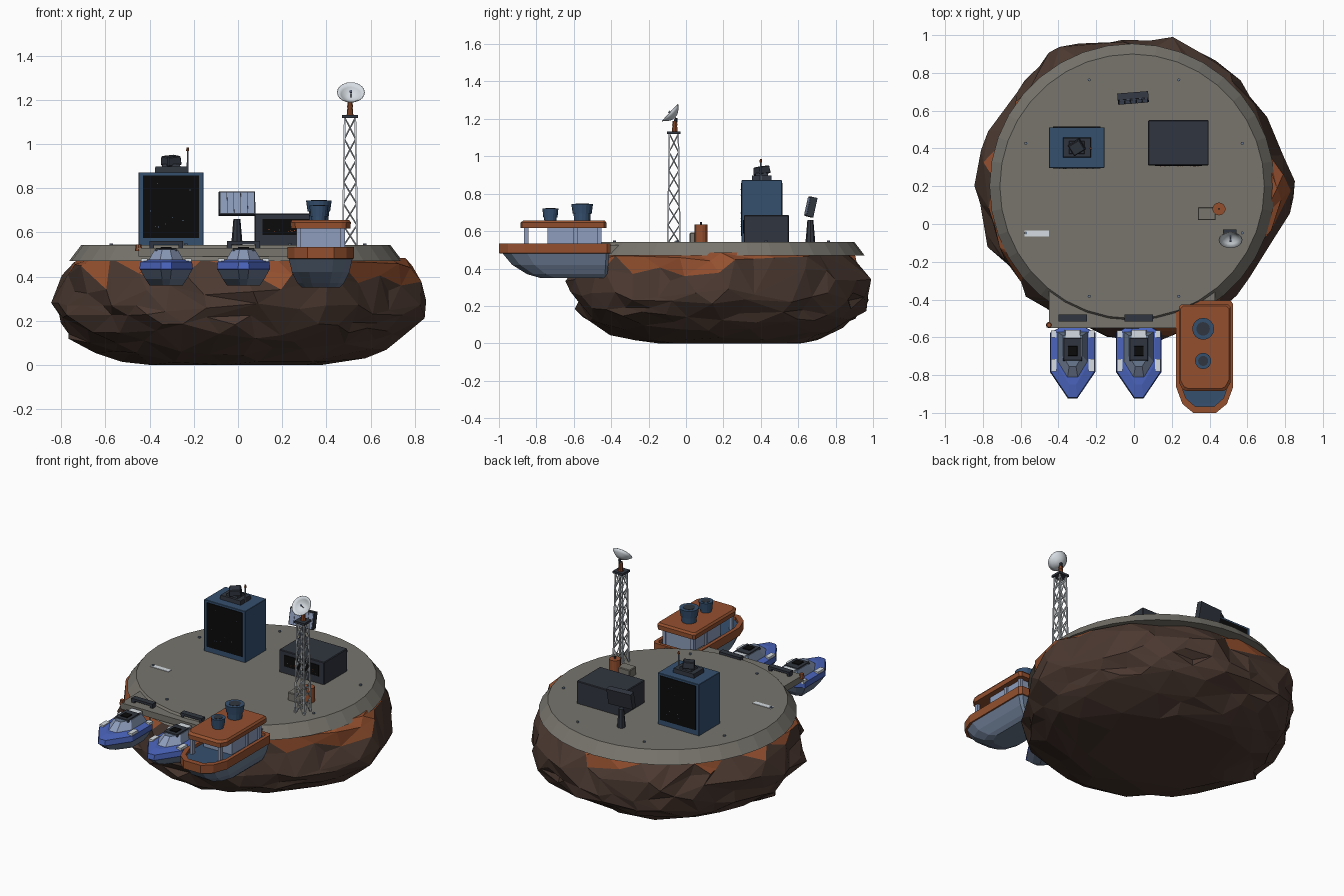
import bpy, bmesh, math, random
from mathutils import Vector, Matrix, noise

if "Cube" in bpy.data.objects:
    bpy.data.objects.remove(bpy.data.objects["Cube"], do_unlink=True)
random.seed(4)


def material(name, hex_colour):
    srgb = [int(hex_colour[i:i + 2], 16) / 255 for i in (0, 2, 4)]
    rgba = [c / 12.92 if c < 0.04 else ((c + 0.055) / 1.055) ** 2.4 for c in srgb] + [1]
    m = bpy.data.materials.new(name)
    m.use_nodes = True
    m.diffuse_color = rgba
    m.node_tree.nodes["Principled BSDF"].inputs["Base Color"].default_value = rgba
    return m


ROCK = material("rock brown", "4A3830")
RUST = material("rust orange", "94502F")
DECK = material("deck grey", "78756D")
NAVY = material("navy", "35506F")
CHAR = material("charcoal", "30353E")
BLACK = material("black glass", "0B0B0C")
STEEL = material("steel blue", "6A7A91")
PALE = material("pale blue", "8E9DBC")
BLUE = material("boat blue", "4A64BC")
WHITE = material("white", "D5DCE2")


def finish(name, bm, *mats):
    bmesh.ops.recalc_face_normals(bm, faces=bm.faces)
    me = bpy.data.meshes.new(name)
    bm.to_mesh(me)
    bm.free()
    for m in mats:
        me.materials.append(m)
    ob = bpy.data.objects.new(name, me)
    bpy.context.collection.objects.link(ob)
    return ob


def box(name, x, y, z, mat, taper=1, bevel=0):
    """Box from (low, high) ranges; taper scales the top face."""
    bm = bmesh.new()
    bmesh.ops.create_cube(bm, size=1)
    for v in bm.verts:
        k = taper if v.co.z > 0 else 1
        v.co = [sum(r) / 2 + c * (r[1] - r[0]) * s for r, c, s in zip((x, y, z), v.co, (k, k, 1))]
    if bevel:
        bmesh.ops.bevel(bm, geom=bm.edges[:], offset=bevel, segments=1, affect='EDGES')
    return finish(name, bm, mat)


def cone(name, x, y, z, r1, r2, mat, sides=16):
    bm = bmesh.new()
    bmesh.ops.create_cone(bm, cap_ends=True, segments=sides, radius1=r1, radius2=r2, depth=z[1] - z[0],
                          matrix=Matrix.Translation((x, y, sum(z) / 2)))
    return finish(name, bm, mat)


def strut(bm, a, b, r, sides=4):
    a, b = Vector(a), Vector(b)
    mat = Matrix.Translation((a + b) / 2) @ (b - a).to_track_quat('Z', 'Y').to_matrix().to_4x4()
    bmesh.ops.create_cone(bm, cap_ends=True, segments=sides, radius1=r, radius2=r, depth=(b - a).length, matrix=mat)


def hull(name, x, outline, levels, mats):
    """Loft a half outline (mirrored) through levels of (z, half width, bow y, stern y, material slot)."""
    shape = outline + [(-u, v) for u, v in reversed(outline)]
    bm = bmesh.new()
    rings = [[bm.verts.new((x + u * w, y0 + v * (y1 - y0), z)) for u, v in shape] for z, w, y0, y1, _ in levels]
    bm.faces.new(rings[0])
    n = len(shape)
    for lower, upper, level in zip(rings, rings[1:], levels[1:]):
        for i in range(n):
            j = (i + 1) % n
            bm.faces.new((lower[i], lower[j], upper[j], upper[i])).material_index = level[4]
    bm.faces.new(rings[-1]).material_index = levels[-1][4]
    return finish(name, bm, *mats)


def around(table, x, y):
    """Blend a table of values spaced evenly around the circle."""
    t = (math.atan2(y, x) / math.tau % 1) * len(table)
    i = int(t) % len(table)
    return table[i] + (table[(i + 1) % len(table)] - table[i]) * (t - int(t))


# Rock island: squashed lumpy ball with a flat foot and rusty upper patches
RADII = [.83, .79, .79, .77, .82, .79, .82, .78, .77, .80, .77, .74]
RUST_LINE = [.39, .44, .43, .42, .44, .41, .41, .40, .41, .44, .42, .40]
bm = bmesh.new()
bmesh.ops.create_icosphere(bm, subdivisions=4, radius=1)
for v in bm.verts:
    d = v.co.normalized()
    r = around(RADII, d.x, d.y) * (1.01 + 0.07 * noise.noise(d * 3.2) + 0.05 * noise.noise(d * 6))
    z = 0.27 + d.z * (0.48 if d.z > 0 else 0.32) * (1 + 0.15 * noise.noise(d * 4))
    v.co = (d.x * r, d.y * r + 0.19, min(max(z, 0), 0.485))
for f in bm.faces:
    c = f.calc_center_median()
    f.material_index = int(c.z + 0.06 * noise.noise(c * 4) > around(RUST_LINE, c.x, c.y - 0.19))
rock = finish("rock_island", bm, ROCK, RUST)
dec = rock.modifiers.new("facets", 'DECIMATE')
dec.ratio = 0.33

# Round deck, bolts and the front landing
cone("deck", -0.01, 0.2, (0.47, 0.542), 0.755, 0.70, DECK, 36)
for k in range(8):
    a = math.radians(22.5 + 45 * k)
    cone("deck_bolt", 0.62 * math.cos(a), 0.19 + 0.62 * math.sin(a), (0.54, 0.55), 0.008, 0.008, STEEL, 8)
box("landing", (-0.45, 0.26), (-0.55, -0.3), (0.49, 0.53), DECK)
box("landing_step", (0.2, 0.43), (-0.43, -0.3), (0.48, 0.525), DECK)
cone("landing_lamp", -0.45, -0.535, (0.515, 0.545), 0.017, 0.012, RUST, 8)
box("deck_plate", (-0.58, -0.45), (-0.065, -0.035), (0.54, 0.545), WHITE)
for x in (-0.325, 0.025):
    box("mooring_bar", (x - 0.075, x + 0.075), (-0.515, -0.478), (0.545, 0.56), CHAR)
    for s in (-1, 1):
        box("mooring_leg", (x + s * 0.065 - 0.01, x + s * 0.065 + 0.01), (-0.51, -0.482), (0.525, 0.547), CHAR)


def lights(name, xr, zr, y, count, mat):
    """Scatter tiny lit windows over a wall."""
    bm = bmesh.new()
    for _ in range(count):
        p = (random.uniform(*xr), y, random.uniform(*zr))
        bmesh.ops.create_cube(bm, size=0.004, matrix=Matrix.Translation(p))
    finish(name, bm, mat)


# Tall block with glass on front and back
box("tall_block", (-0.45, -0.157), (0.297, 0.512), (0.53, 0.872), NAVY, bevel=0.002)
for y, s in ((0.296, -1), (0.513, 1)):
    box("tall_glass", (-0.43, -0.177), (y - 0.003, y + 0.003), (0.575, 0.858), BLACK)
    lights("tall_lights", (-0.41, -0.2), (0.6, 0.84), y + s * 0.002, 8, STEEL)
box("roof_base", (-0.377, -0.227), (0.352, 0.458), (0.87, 0.898), CHAR, 0.96)
box("roof_step", (-0.345, -0.26), (0.37, 0.44), (0.895, 0.91), CHAR, 0.9)
unit = box("roof_unit", (-0.037, 0.037), (-0.034, 0.034), (-0.02, 0.022), CHAR, 0.92, 0.004)
unit.location = (-0.303, 0.405, 0.924)
unit.rotation_euler = (0.1, -0.1, 0.55)
cone("roof_aerial", -0.228, 0.4, (0.87, 0.975), 0.005, 0.004, STEEL, 6)
cone("aerial_tip", -0.228, 0.4, (0.968, 0.985), 0.007, 0.005, RUST, 8)

# Low block with a strip window
box("low_block", (0.075, 0.395), (0.31, 0.55), (0.53, 0.686), CHAR, bevel=0.004)
box("low_glass", (0.112, 0.36), (0.306, 0.312), (0.588, 0.66), BLACK)
lights("low_lights", (0.13, 0.34), (0.595, 0.625), 0.306, 12, RUST)

# Floodlight board on a post
cone("board_post", -0.005, 0.665, (0.53, 0.66), 0.027, 0.016, CHAR, 8)
board = [box("board_back", (-0.082, 0.082), (-0.018, 0.018), (-0.053, 0.053), CHAR)]
for k in range(5):
    x = -0.0616 + 0.0308 * k
    board.append(box("board_lamp", (x - 0.0142, x + 0.0142), (-0.021, -0.017), (-0.047, 0.047), PALE))
for ob in board:
    ob.location = (-0.005, 0.668, 0.729)
    ob.rotation_euler = (-0.22, 0, 0.08)

# Lattice mast
TX, TY, Z0, Z1, STEPS = 0.507, -0.065, 0.535, 1.12, 6
CORNERS = [(-1, -1), (1, -1), (1, 1), (-1, 1)]


def mast_point(c, step):
    t = step / STEPS
    h = 0.033 - 0.009 * t
    return TX + CORNERS[c % 4][0] * h, TY + CORNERS[c % 4][1] * h, Z0 + (Z1 - Z0) * t


bm = bmesh.new()
for c in range(4):
    strut(bm, mast_point(c, 0), mast_point(c, STEPS), 0.0055)
    for s in range(STEPS):
        strut(bm, mast_point(c, s), mast_point(c + 1, s + 1), 0.0035)
        strut(bm, mast_point(c + 1, s), mast_point(c, s + 1), 0.0035)
finish("mast", bm, WHITE)
box("mast_cap", (TX - 0.036, TX + 0.036), (TY - 0.036, TY + 0.036), (1.118, 1.132), CHAR)
cone("dish_mount", TX, TY + 0.005, (1.13, 1.17), 0.016, 0.012, RUST, 10)
cone("dish_neck", TX, TY + 0.005, (1.165, 1.19), 0.014, 0.012, RUST, 10)

# Deep dish tilted up to the front
bm = bmesh.new()
rings = [[bm.verts.new((0.063 * k / 4 * math.cos(a), 0.063 * k / 4 * math.sin(a), 0.038 * (k / 4) ** 2))
          for a in [math.tau * i / 20 for i in range(20)]] for k in range(1, 5)]
bm.faces.new(rings[0])
for lower, upper in zip(rings, rings[1:]):
    for i in range(20):
        bm.faces.new((lower[i - 1], lower[i], upper[i], upper[i - 1]))
dish = finish("dish", bm, WHITE)
dish.data.polygons.foreach_set("use_smooth", [True] * len(dish.data.polygons))
aim = Vector((0, -0.73, 0.68))
dish.location = Vector((0.511, -0.083, 1.232)) - aim * 0.036
dish.rotation_euler = aim.to_track_quat('Z', 'Y').to_euler()
dish.modifiers.new("thickness", 'SOLIDIFY').thickness = 0.004
bm = bmesh.new()
strut(bm, dish.location, dish.location + aim * 0.04, 0.002)
strut(bm, dish.location + aim * 0.04, dish.location + aim * 0.048, 0.006, 8)
finish("dish_feed", bm, PALE)
bm = bmesh.new()
strut(bm, dish.location - aim * 0.004, (TX, TY + 0.01, 1.18), 0.009, 8)
finish("dish_arm", bm, CHAR)

# Tank and crate beside the mast
cone("tank", 0.45, 0.08, (0.535, 0.635), 0.034, 0.034, RUST, 14)
cone("tank_valve", 0.45, 0.08, (0.63, 0.65), 0.005, 0.005, CHAR, 6)
box("crate", (0.338, 0.432), (0.02, 0.09), (0.535, 0.592), DECK, bevel=0.004)

# Two small pointed boats with broad blue gunwales
POINTED = [(0.6, 1), (1, 0.93), (1, 0.38), (0.2, 0)]
for x in (-0.325, 0.025):
    hull("small_boat", x, POINTED, [
        (0.36, 0.075, -0.80, -0.59, 0), (0.39, 0.095, -0.87, -0.57, 0), (0.43, 0.117, -0.915, -0.555, 0),
        (0.435, 0.121, -0.925, -0.55, 1), (0.467, 0.117, -0.918, -0.55, 1),
        (0.477, 0.085, -0.85, -0.565, 1)], (STEEL, BLUE))
    cabin = hull("small_cabin", x, [(1, 1), (1, 0.35), (0.35, 0)], [
        (0.47, 0.082, -0.82, -0.57, 0), (0.522, 0.052, -0.755, -0.59, 0)], (STEEL, PALE))
    for p in cabin.data.polygons:
        p.material_index = int(p.normal.y < -0.25)
    box("cabin_hatch", (x - 0.05, x + 0.05), (-0.725, -0.6), (0.515, 0.528), CHAR, 0.92)
    box("hatch_lid", (x - 0.027, x + 0.027), (-0.7, -0.645), (0.52, 0.533), BLACK, 0.9)
    box("stern_pad", (x - 0.042, x + 0.042), (-0.605, -0.56), (0.485, 0.524), WHITE, 0.9)
    for s in (-1, 1):
        for y0, y1 in ((-0.78, -0.715), (-0.6, -0.565)):
            box("side_pad", (x + s * 0.1 - 0.015, x + s * 0.1 + 0.015), (y0, y1), (0.462, 0.482), WHITE)

# Large tug with bulwark, open wheelhouse and two funnels
BLUNT = [(0.9, 1), (1, 0.97), (1, 0.23), (0.78, 0.08), (0.4, 0)]
SX = 0.374
hull("tug_hull", SX, BLUNT, [
    (0.35, 0.085, -0.78, -0.43, 0), (0.37, 0.105, -0.85, -0.42, 0), (0.42, 0.13, -0.93, -0.415, 0),
    (0.48, 0.144, -0.98, -0.41, 0), (0.482, 0.151, -1.0, -0.405, 1), (0.535, 0.151, -1.0, -0.405, 1),
    (0.535, 0.128, -0.965, -0.425, 1), (0.515, 0.128, -0.965, -0.425, 1), (0.514, 0.12, -0.95, -0.43, 2)],
    (STEEL, RUST, NAVY))
box("wheelhouse", (SX - 0.1, SX + 0.1), (-0.74, -0.46), (0.51, 0.62), PALE)
for s in (-1, 1):
    for y in (-0.855, -0.59, -0.465):
        box("roof_post", (SX + s * 0.1 - 0.01, SX + s * 0.1 + 0.01), (y - 0.012, y + 0.012), (0.51, 0.62), PALE)
hull("tug_roof", SX, BLUNT[:2] + [(1, 0.1), (0.85, 0.02), (0.7, 0)], [
    (0.617, 0.134, -0.885, -0.425, 0), (0.645, 0.137, -0.885, -0.425, 0), (0.657, 0.128, -0.87, -0.435, 0)], (RUST,))
for y, r, top in ((-0.555, 0.058, 0.745), (-0.725, 0.043, 0.722)):
    cone("funnel_stem", SX - 0.008, y, (0.65, top - 0.04), r * 0.75, r * 0.8, NAVY)
    cone("funnel_top", SX - 0.008, y, (top - 0.05, top), r * 0.88, r, NAVY)
    cone("funnel_mouth", SX - 0.008, y, (top - 0.006, top + 0.002), r * 0.62, r * 0.62, CHAR)
